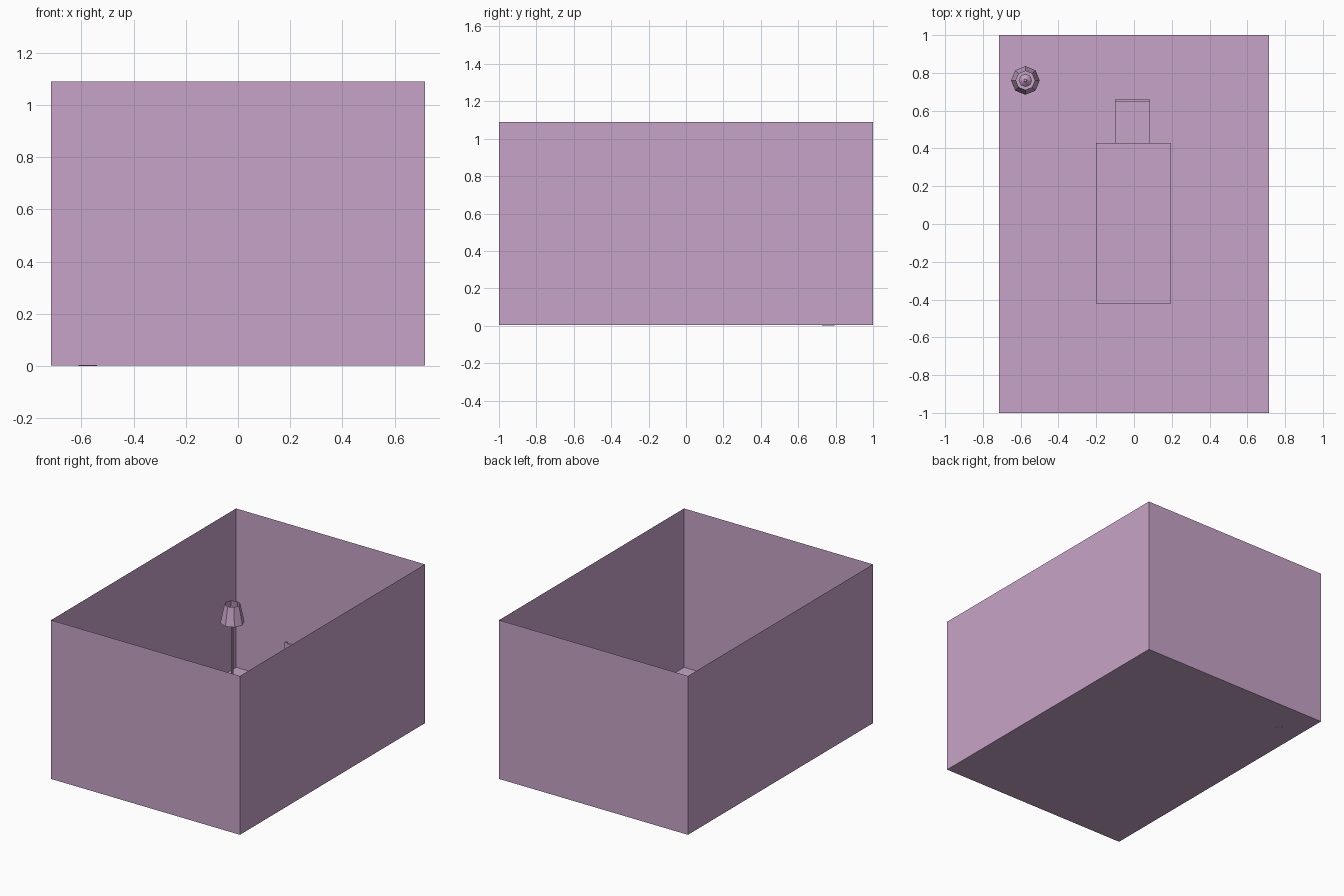
import bpy, bmesh
from mathutils import Matrix

if "Cube" in bpy.data.objects:
    bpy.data.objects.remove(bpy.data.objects["Cube"], do_unlink=True)

COLOR = (0.57, 0.37, 0.57, 1)
mauve = bpy.data.materials.new("mauve")
mauve.use_nodes = True
mauve.diffuse_color = COLOR
mauve.node_tree.nodes["Principled BSDF"].inputs["Base Color"].default_value = COLOR


def finish(name, bm):
    mesh = bpy.data.meshes.new(name)
    bm.to_mesh(mesh)
    bm.free()
    mesh.materials.append(mauve)
    obj = bpy.data.objects.new(name, mesh)
    bpy.context.collection.objects.link(obj)
    return obj


def box(name, x, y, z, open_top=False):
    """Box spanning the given (min, max) ranges."""
    bm = bmesh.new()
    size = [r[1] - r[0] for r in (x, y, z)]
    mid = [(r[0] + r[1]) / 2 for r in (x, y, z)]
    bmesh.ops.create_cube(bm, size=1, matrix=Matrix.Translation(mid) @ Matrix.Diagonal((*size, 1)))
    if open_top:
        bm.normal_update()
        top = [f for f in bm.faces if f.normal.z > 0.5]
        bmesh.ops.delete(bm, geom=top, context="FACES_ONLY")
    return finish(name, bm)


def frustum(name, r1, r2, z, caps=True):
    """Eight-sided lamp part between two heights."""
    bm = bmesh.new()
    place = Matrix.Translation((LAMP_X, LAMP_Y, sum(z) / 2))
    bmesh.ops.create_cone(bm, cap_ends=caps, segments=8, radius1=r1, radius2=r2,
                          depth=z[1] - z[0], matrix=place)
    return finish(name, bm)


# Room shell: floor and four thin walls, open above
box("room", (-0.715, 0.715), (-1, 1), (0.003, 1.09), open_top=True)

# Table
TOP = 0.33
box("table_top", (-0.2, 0.195), (-0.42, 0.43), (TOP - 0.02, TOP))
for side, x in (("right", -0.19), ("left", 0.16)):
    for end, y in (("front", -0.41), ("back", 0.395)):
        box(f"table_leg_{end}_{side}", (x, x + 0.025), (y, y + 0.025), (0.003, TOP - 0.02))

# Chair, tucked slightly under the table
SEAT = 0.22
box("chair_seat", (-0.1, 0.085), (0.42, 0.66), (SEAT - 0.015, SEAT))
for side, x in (("right", -0.1), ("left", 0.067)):
    box(f"chair_front_leg_{side}", (x, x + 0.018), (0.42, 0.438), (0.003, SEAT - 0.015))
    box(f"chair_back_leg_{side}", (x, x + 0.018), (0.642, 0.66), (0.003, SEAT - 0.015))
    box(f"chair_back_post_{side}", (x, x + 0.018), (0.645, 0.66), (SEAT, 0.476))
for name, z in (("upper", 0.43), ("lower", 0.33)):
    box(f"chair_{name}_rail", (-0.082, 0.067), (0.645, 0.66), (z, z + 0.04))

# Standing lamp
LAMP_X, LAMP_Y = -0.575, 0.76
frustum("lamp_base", 0.037, 0.008, (0, 0.025))
frustum("lamp_pole", 0.007, 0.007, (0.02, 0.5))
frustum("lamp_shade", 0.076, 0.05, (0.44, 0.566), caps=False)
